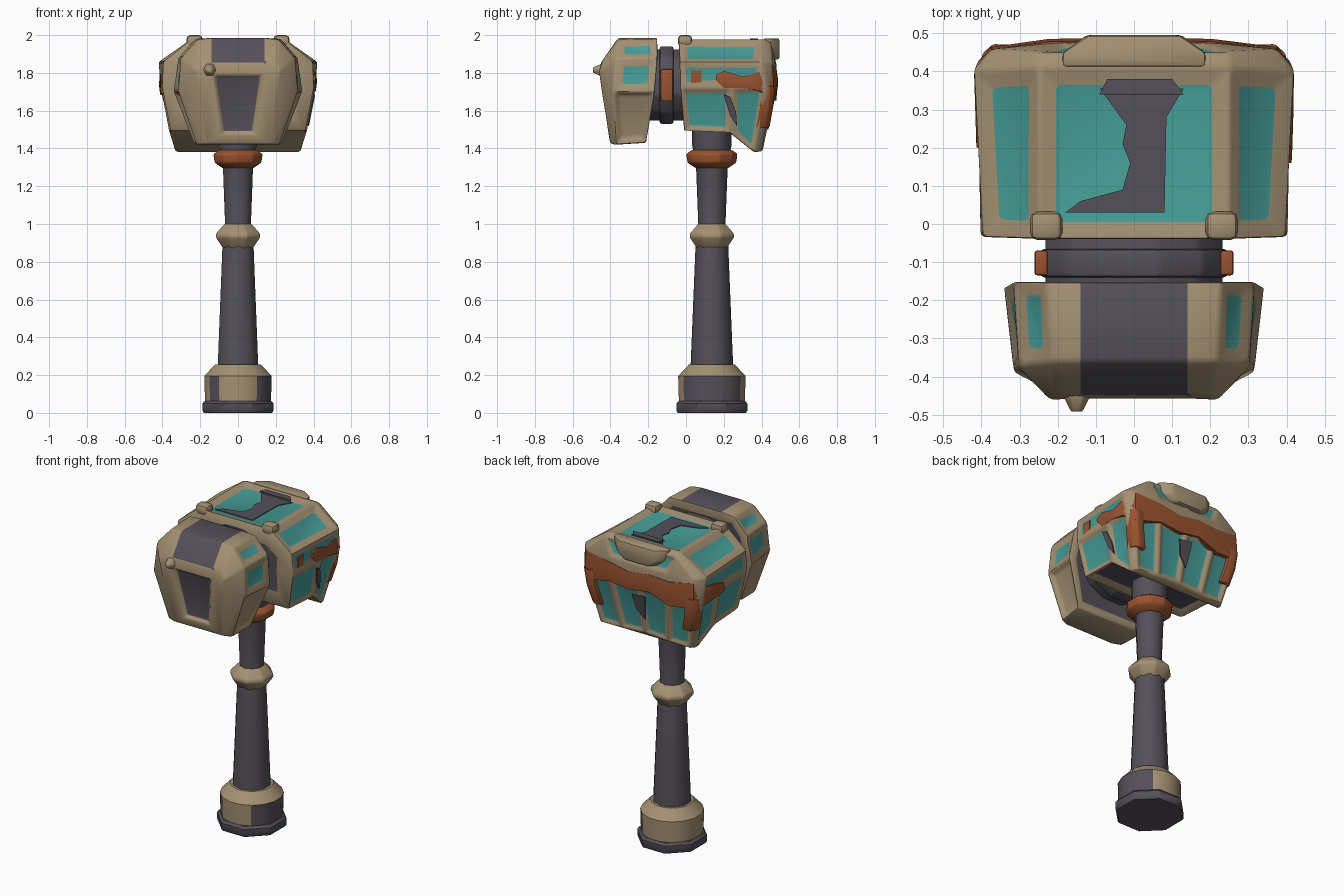
import bpy, bmesh, math
from mathutils import Vector, Matrix

if "Cube" in bpy.data.objects:
    bpy.data.objects.remove(bpy.data.objects["Cube"])

COLORS = {"tan": (0.375, 0.285, 0.172), "dark": (0.09, 0.08, 0.10),
          "teal": (0.06, 0.33, 0.31), "orange": (0.32, 0.085, 0.028)}
MATS = []
for n, c in COLORS.items():
    m = bpy.data.materials.new(n)
    m.diffuse_color = (*c, 1)
    m.use_nodes = True
    m.node_tree.nodes["Principled BSDF"].inputs["Base Color"].default_value = m.diffuse_color
    MATS.append(m)
TAN, DARK, TEAL, ORANGE = range(4)


def finish(bm, name, bevel=0.0, angle=40):
    """Turn a bmesh into an object, round its edges and shade it."""
    me = bpy.data.meshes.new(name)
    bm.to_mesh(me)
    bm.free()
    for m in MATS:
        me.materials.append(m)
    ob = bpy.data.objects.new(name, me)
    bpy.context.collection.objects.link(ob)
    bpy.ops.object.select_all(action='DESELECT')
    ob.select_set(True)
    bpy.context.view_layer.objects.active = ob
    if bevel:
        mod = ob.modifiers.new("round", 'BEVEL')
        mod.width, mod.segments = bevel, 2
        mod.limit_method, mod.angle_limit = 'ANGLE', math.radians(25)
        bpy.ops.object.modifier_apply(modifier=mod.name)
    bpy.ops.object.shade_smooth_by_angle(angle=math.radians(angle))
    return ob


def paneled(name, pts, faces, bevel):
    """Mirrored shell; '-K' is point K mirrored. Face: keys, colour, inset, depth."""
    bm, cache = bmesh.new(), {}

    def vert(key, flip):
        x, y, z = pts[key.lstrip('-')]
        x = -x if key.startswith('-') != flip else x
        k = (round(x, 4) + 0.0, y, z)
        if k not in cache:
            cache[k] = bm.verts.new(k)
        return cache[k]

    made = []
    for keys, mat, inset, depth in faces:
        for flip in ([False] if '-' in keys else [False, True]):
            f = bm.faces.new([vert(k, flip) for k in keys.split()])
            made.append((f, mat, inset, depth))
    bmesh.ops.recalc_face_normals(bm, faces=bm.faces[:])
    for f, mat, inset, depth in made:
        if inset:
            bmesh.ops.inset_individual(bm, faces=[f], thickness=inset, depth=-depth)
        f.material_index = mat
    return finish(bm, name, bevel)


def loft(name, rings, mat, bevel=0.0, rule=None):
    """Skin closed rings of equal length and cap both ends."""
    bm = bmesh.new()
    vs = [[bm.verts.new(p) for p in r] for r in rings]
    n = len(vs[0])
    for a, b in zip(vs, vs[1:]):
        for i in range(n):
            bm.faces.new((a[i], a[(i + 1) % n], b[(i + 1) % n], b[i]))
    bm.faces.new(vs[0])
    bm.faces.new(vs[-1])
    bmesh.ops.recalc_face_normals(bm, faces=bm.faces[:])
    for f in bm.faces:
        f.material_index = rule(f) if rule else mat
    return finish(bm, name, bevel)


def lathe(name, profile, mat, sides=10, bevel=0.0, rule=None):
    """Turned part on the handle axis, from (radius, height) pairs."""
    ang = [math.tau * (i + 0.5) / sides for i in range(sides)]
    return loft(name, [[(r * math.cos(a), 0.137 + r * math.sin(a), z) for a in ang]
                       for r, z in profile], mat, bevel, rule)


def box(name, center, size, mat, bevel=0.01):
    bm = bmesh.new()
    bmesh.ops.create_cube(bm, size=1, matrix=Matrix.Translation(center)
                          @ Matrix.Diagonal((*size, 1)))
    for f in bm.faces:
        f.material_index = mat
    return finish(bm, name, bevel)


def drum(name, y0, y1, rx, rz, mat):
    """Oval drum lying along y behind the striking face."""
    ang = [math.tau * (i + 0.5) / 12 for i in range(12)]
    return loft(name, [[(rx * math.cos(a), y, 1.735 + rz * math.sin(a)) for a in ang]
                       for y in (y0, y1)], mat, 0.012)


def pommel_colour(f):
    """Worn dark patches on the right and the front left."""
    n, z = f.normal, f.calc_center_median().z
    worn = n.x > 0.69 or (-0.75 < n.x < -0.65 and n.y < 0)
    return DARK if worn and z < 0.19 and abs(n.z) < 0.3 else TAN


# Handle, from the pommel up to the head
lathe("pommel_base", [(0.195, 0.0), (0.203, 0.01), (0.203, 0.05), (0.19, 0.064)], DARK, 8)
lathe("pommel", [(0.178, 0.06), (0.182, 0.195), (0.125, 0.255)], TAN, 16, 0.0, pommel_colour)
lathe("shaft", [(0.113, 0.24), (0.086, 0.90), (0.072, 1.0), (0.084, 1.31), (0.105, 1.42),
                (0.105, 1.56)], DARK)
lathe("grip_ring", [(0.084, 0.87), (0.127, 0.93), (0.125, 0.95), (0.078, 1.0)], TAN, 8, 0.006)
lathe("collar", [(0.085, 1.295), (0.13, 1.325), (0.137, 1.37), (0.105, 1.392)], ORANGE, 10, 0.008)

# Rear half of the head: tan frame with recessed panels
rear = {
    "TA": (.25, -.04, 1.98), "CA": (.40, -.035, 1.86), "MA": (.405, -.03, 1.72), "BA": (.36, -.01, 1.49),
    "MB": (.41, .245, 1.72), "BB": (.365, .235, 1.48),
    "TD": (.25, .41, 1.98), "CD": (.422, .40, 1.86), "MD": (.415, .42, 1.72), "BD": (.335, .36, 1.38),
    "TE": (.25, .452, 1.96), "CE": (.375, .458, 1.85), "ME": (.375, .46, 1.71), "BE": (.31, .405, 1.385),
    "TF": (0, .46, 1.96), "CF": (0, .48, 1.85), "MF": (0, .475, 1.71), "BF": (0, .41, 1.40),
    "CG": (.20, .475, 1.85), "MG": (.20, .475, 1.71), "BG": (.16, .41, 1.39)}
paneled("rear_head", rear, [
    ("TA -TA -TD TD", TEAL, .064, .02),
    ("TA CA CD TD", TEAL, .066, .018),
    ("CA MA MB MD CD", TEAL, .047, .012),
    ("MA BA BB MB", TEAL, .043, .016), ("MB BB BD MD", TEAL, .040, .016),
    ("TD -TD -TE TF TE", TAN, 0, 0), ("TD CD CE TE", TAN, 0, 0),
    ("CD MD ME CE", TAN, 0, 0), ("MD BD BE ME", TAN, 0, 0),
    ("TF TE CG CF", TEAL, .032, .012), ("TE CE CG", TAN, 0, 0),
    ("CF CG MG MF", TAN, 0, 0), ("CG CE ME MG", TAN, 0, 0),
    ("MF MG BG BF", TEAL, .038, .016), ("MG ME BE BG", TEAL, .038, .016),
    ("BA -BA -BB BB", DARK, .06, .03), ("BB -BB -BD BD", TAN, 0, 0),
    ("BD -BD -BE -BG BF BG BE", TAN, 0, 0),
    ("TA CA MA BA -BA -MA -CA -TA", DARK, .12, .005)], 0.013)


def plate(name, outline, mat):
    """Thin patch from an outline of points, thickened along its own normal."""
    pts = [Vector(p) for p in outline]
    nrm = (pts[1] - pts[0]).cross(pts[2] - pts[0]).normalized() * 0.004
    return loft(name, [[p - nrm for p in pts], [p + nrm for p in pts]], mat)


# Worn dark streaks on the top, right side and rear
streak = [(-.09, .355), (.13, .355), (.085, .28), (.08, .03), (-.18, .03), (-.14, .06),
          (-.03, .09), (-.01, .16), (-.03, .21), (-.02, .26)]
plate("top_streak", [(x, y, 1.961) for x, y in streak], DARK)
plate("top_edge_stain", [(-.09, .34, 1.979), (-.07, .38, 1.979), (.10, .38, 1.979), (.13, .34, 1.979)], DARK)
plate("side_streak", [(.366 + (z - 1.49) * .2, y, z) for y, z in
                      ((.20, 1.685), (.235, 1.67), (.265, 1.59), (.27, 1.52), (.235, 1.57))], DARK)
plate("rear_streak", [(x, .411 + (z - 1.40) * .21, z) for x, z in
                      ((-.04, 1.66), (.05, 1.65), (.03, 1.56), (-.02, 1.50), (-.03, 1.57))], DARK)
box("side_rust_spot", (.394, .055, 1.78), (.009, .055, .065), ORANGE, 0)

# Slab at the rear centre and knobs on the front corners of the frame
loft("rear_slab", [[(-a, .41, z), (a, .41, z), (a, .45, z), (b, .495, z), (-b, .495, z), (-a, .45, z)]
                   for a, b, z in ((.12, .08, 1.87), (.17, .13, 1.91), (.19, .12, 1.983))], TAN, 0.012)
for s in (-1, 1):
    box("corner_knob", (s * .23, -.005, 1.97), (.085, .075, .06), TAN, 0.02)

# Rust-coloured band that wraps the rear: x, y, centre height, half height
path = [(.405, .16, 1.775, .015), (.407, .20, 1.765, .045), (.410, .30, 1.75, .03),
        (.412, .39, 1.755, .05), (.372, .458, 1.75, .09), (.20, .478, 1.76, .06),
        (.06, .480, 1.74, .055), (-.08, .480, 1.76, .055), (-.22, .478, 1.73, .075),
        (-.372, .458, 1.75, .08), (-.412, .39, 1.74, .055), (-.405, .20, 1.72, .03)]
rings = []
for x, y, z, h in path:
    out = Vector((x, (y - .25) * 1.6, 0)).normalized() if y > .3 else Vector((x, 0, 0)).normalized()
    p, up = Vector((x, y, z)), Vector((0, 0, h))
    rings.append([p - out * .04 + up, p + up, p + out * .008, p - up, p - out * .04 - up])
loft("rust_band", rings, ORANGE)
# Drips running down the rear corners
for s in (-1, 1):
    loft("rust_drip", [[(s * (.402 - d), y - .062, z), (s * (.398 - d), y - .015, z),
                        (s * (.370 - d), y + .010, z), (s * (.32 - d), y + .008, z), (s * (.32 - d), y - .03, z)]
                       for d, y, z in ((0, .462, 1.73), (.012, .452, 1.62), (.04, .432, 1.51))],
         ORANGE, 0.006)

# Neck between the two halves
drum("neck", -.20, .01, .24, .195, DARK)
drum("neck_disc", -.14, -.065, .255, .212, DARK)
for s in (-1, 1):
    box("neck_clamp", (s * .243, -.102, 1.735), (.036, .066, .17), ORANGE, 0.008)

# Front half of the head
front = {
    "Tb": (.14, -.15, 1.985), "Sb": (.23, -.15, 1.98), "Cb": (.32, -.15, 1.88),
    "Mb": (.345, -.165, 1.70), "Bb": (.24, -.21, 1.43),
    "Tm": (.14, -.36, 1.985), "Sm": (.22, -.36, 1.975), "Cm": (.305, -.37, 1.88),
    "Mm": (.32, -.385, 1.70), "Bm": (.225, -.37, 1.42),
    "Tf": (.14, -.45, 1.855), "Sf": (.20, -.44, 1.87), "Cf": (.225, -.46, 1.81),
    "Mf": (.205, -.445, 1.70), "Bf": (.17, -.40, 1.425),
    "P": (.13, -.46, 1.79), "Q": (.085, -.41, 1.475)}
paneled("front_head", front, [
    ("Tb -Tb -Tm Tm", DARK, 0, 0), ("Tm -Tm -Tf Tf", DARK, 0, 0),
    ("Tb Sb Sm Tm", TAN, 0, 0), ("Tm Sm Sf Tf", TAN, 0, 0),
    ("Sb Cb Cm Sm", TEAL, .054, .012), ("Sm Cm Cf Sf", TAN, 0, 0),
    ("Cb Mb Mm Cm", TEAL, .062, .015), ("Cm Mm Mf Cf", TAN, 0, 0),
    ("Mb Bb Bm Mm", TAN, .04, .025), ("Mm Bm Bf Mf", TAN, 0, 0),
    ("Tf -Tf -P P", TAN, 0, 0), ("P -P -Q Q", DARK, .015, .022),
    ("Q -Q -Bf Bf", TAN, 0, 0), ("Tf Sf Cf P", TAN, 0, 0),
    ("P Cf Mf", TAN, 0, 0), ("P Mf Bf Q", TAN, 0, 0),
    ("Bb -Bb -Bm Bm", TAN, 0, 0), ("Bm -Bm -Bf Bf", TAN, 0, 0),
    ("Tb Sb Cb Mb Bb -Bb -Mb -Cb -Sb -Tb", DARK, .06, .005)], 0.013)

# Small spike on the brow
loft("brow_spike", [[(-.15 + r * math.cos(math.tau * i / 6), y, 1.815 + r * math.sin(math.tau * i / 6))
                     for i in range(6)] for r, y in ((.042, -.44), (.016, -.492))], TAN, 0.005)
